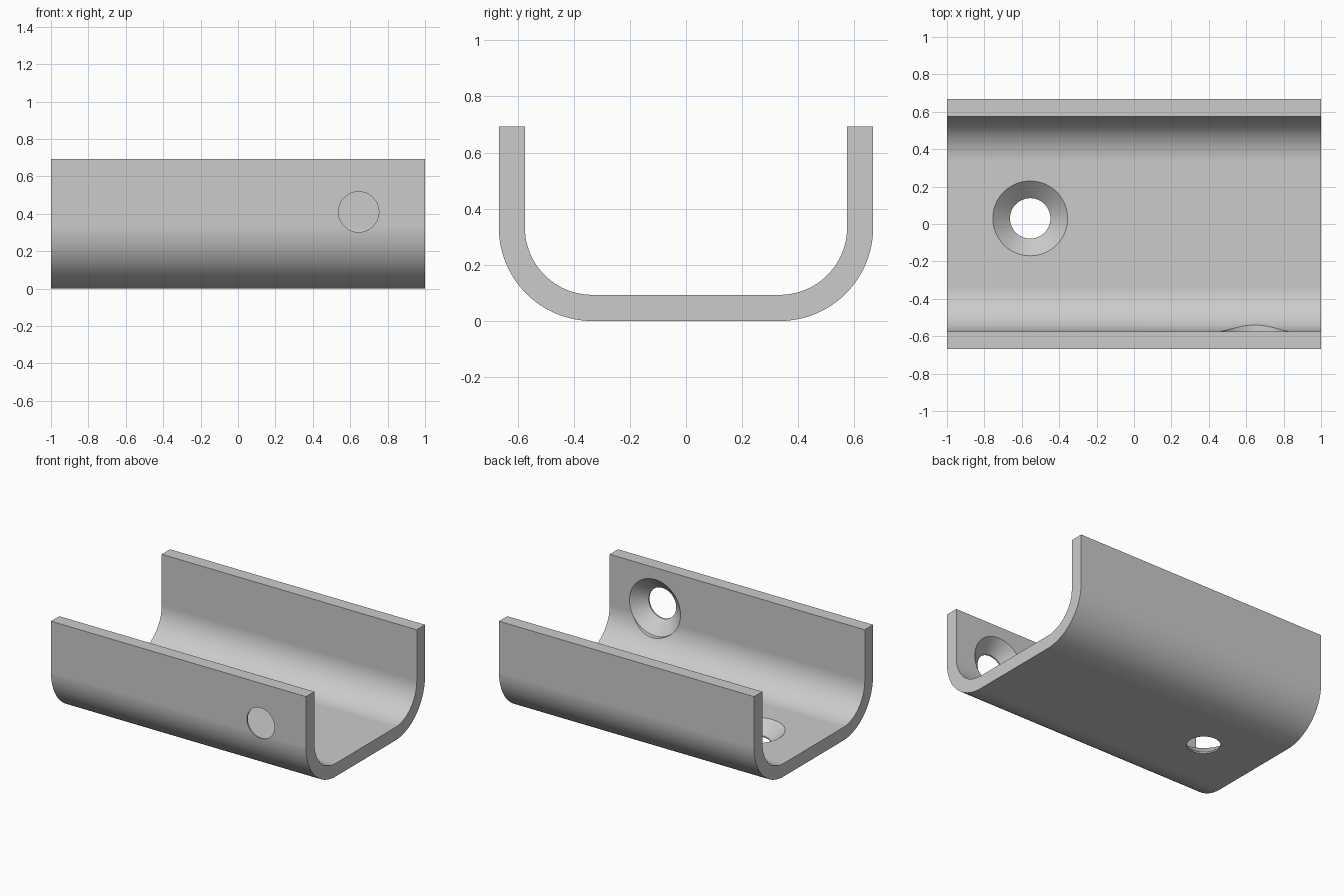
import bpy
import bmesh
from math import sin, cos, pi, radians
from mathutils import Matrix, Vector

cube = bpy.data.objects.get("Cube")
if cube:
    bpy.data.objects.remove(cube, do_unlink=True)

LENGTH, HALF_W, HEIGHT = 2.0, 0.667, 0.693
WALL, BEND = 0.093, 0.333          # sheet thickness, outer bend radius
HOLE, SINK = 0.108, 0.2            # hole and countersink radii
ARC = 24

grey = bpy.data.materials.new("plain grey")
grey.use_nodes = True
colour = (0.6, 0.6, 0.6, 1)
grey.diffuse_color = colour
grey.node_tree.nodes["Principled BSDF"].inputs["Base Color"].default_value = colour


def make_object(name, bm):
    bmesh.ops.recalc_face_normals(bm, faces=bm.faces)
    mesh = bpy.data.meshes.new(name)
    bm.to_mesh(mesh)
    bm.free()
    mesh.materials.append(grey)
    obj = bpy.data.objects.new(name, mesh)
    bpy.context.collection.objects.link(obj)
    return obj


def u_path(inset):
    """U outline from the back rim, round the bends, to the front rim."""
    radius, mid = BEND - inset, HALF_W - BEND
    bend = [(mid + radius * cos(a), BEND - radius * sin(a))
            for a in (i * pi / 2 / ARC for i in range(ARC + 1))]
    half = [(HALF_W - inset, HEIGHT)] + bend
    return half + [(-y, z) for y, z in reversed(half)]


# U channel: closed profile extruded along x
bm = bmesh.new()
profile = u_path(0) + u_path(WALL)[::-1]
face = bm.faces.new([bm.verts.new((-LENGTH / 2, y, z)) for y, z in profile])
extruded = bmesh.ops.extrude_face_region(bm, geom=[face], use_keep_orig=True)
moved = [g for g in extruded["geom"] if isinstance(g, bmesh.types.BMVert)]
bmesh.ops.translate(bm, verts=moved, vec=(LENGTH, 0, 0))
channel = make_object("channel", bm)


def countersink_cutter(name, matrix):
    """Revolved screw-hole shape, entering the sheet from local z = 0."""
    bm = bmesh.new()
    outline = [(0, -0.1), (HOLE, -0.1), (HOLE, 0.01),
               (SINK, WALL), (SINK, WALL + 0.3), (0, WALL + 0.3)]
    verts = [bm.verts.new((r, 0, z)) for r, z in outline]
    edges = [bm.edges.new(pair) for pair in zip(verts, verts[1:])]
    bmesh.ops.spin(bm, geom=verts + edges, cent=(0, 0, 0), axis=(0, 0, 1),
                   angle=2 * pi, steps=64, use_merge=True)
    bmesh.ops.remove_doubles(bm, verts=bm.verts, dist=0.0001)
    bm.transform(matrix)
    cutter = make_object(name, bm)
    cutter.hide_render = True
    return cutter


# Countersunk holes in the floor and the front wall
floor_place = Matrix.Translation(Vector((-0.555, 0.03, 0)))
wall_place = (Matrix.Translation(Vector((0.645, -HALF_W, 0.41)))
              @ Matrix.Rotation(radians(-90), 4, "X"))
bpy.ops.object.select_all(action="DESELECT")
bpy.context.view_layer.objects.active = channel
channel.select_set(True)
for name, place in (("floor_hole_cutter", floor_place),
                    ("wall_hole_cutter", wall_place)):
    cutter = countersink_cutter(name, place)
    cut = channel.modifiers.new(name, "BOOLEAN")
    cut.operation = "DIFFERENCE"
    cut.solver = "EXACT"
    cut.object = cutter
    bpy.ops.object.modifier_apply(modifier=cut.name)
    bpy.data.objects.remove(cutter, do_unlink=True)

# Smooth bends, crisp edges, flat large faces
bpy.ops.object.shade_smooth_by_angle(angle=radians(30))
weighted = channel.modifiers.new("flat_faces", "WEIGHTED_NORMAL")
weighted.keep_sharp = True
